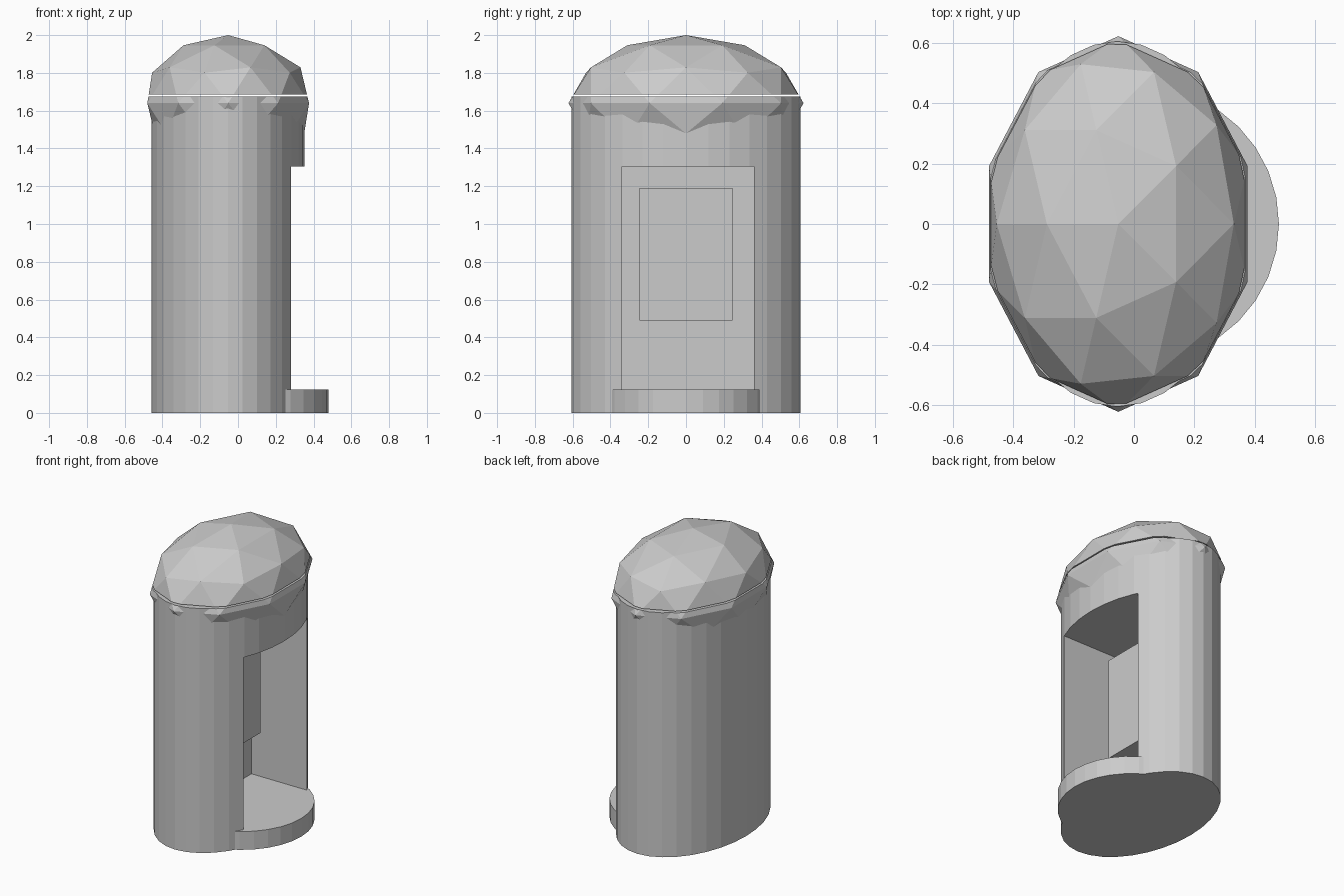
import bpy, bmesh
from math import pi
from mathutils import Matrix, Vector

if "Cube" in bpy.data.objects:
    bpy.data.objects.remove(bpy.data.objects["Cube"])

CX = -0.054          # centre line of the booth body


def make_object(name, bm):
    bmesh.ops.recalc_face_normals(bm, faces=bm.faces)
    mesh = bpy.data.meshes.new(name)
    bm.to_mesh(mesh)
    bm.free()
    ob = bpy.data.objects.new(name, mesh)
    bpy.context.collection.objects.link(ob)
    return ob


def oval_column(name, x, rx, ry, z0, z1, sides=32):
    bm = bmesh.new()
    m = Matrix.Translation((x, 0, (z0 + z1) / 2)) @ Matrix.Diagonal((rx, ry, z1 - z0, 1))
    bmesh.ops.create_cone(bm, cap_ends=True, segments=sides, radius1=1, radius2=1,
                          depth=1, matrix=m)
    return make_object(name, bm)


def box(name, lo, hi):
    lo, hi = Vector(lo), Vector(hi)
    bm = bmesh.new()
    m = Matrix.Translation((lo + hi) / 2) @ Matrix.Diagonal((*(hi - lo), 1))
    bmesh.ops.create_cube(bm, size=1, matrix=m)
    return make_object(name, bm)


def faceted_dome(name, z, keep_above):
    """Low-poly ellipsoid sliced flat at height z and capped."""
    bm = bmesh.new()
    m = (Matrix.Translation((-0.052, 0, 1.64)) @ Matrix.Diagonal((0.45, 0.622, 0.36, 1))
         @ Matrix.Rotation(pi, 4, 'Z'))
    bmesh.ops.create_icosphere(bm, subdivisions=2, radius=1, matrix=m)
    bmesh.ops.bisect_plane(bm, geom=bm.verts[:] + bm.edges[:] + bm.faces[:],
                           plane_co=(0, 0, z), plane_no=(0, 0, 1),
                           clear_inner=keep_above, clear_outer=not keep_above)
    bmesh.ops.holes_fill(bm, edges=[e for e in bm.edges if e.is_boundary], sides=0)
    return make_object(name, bm)


def cut(ob, cutter):
    mod = ob.modifiers.new("cut", 'BOOLEAN')
    mod.operation, mod.solver, mod.object = 'DIFFERENCE', 'EXACT', cutter
    bpy.context.view_layer.objects.active = ob
    bpy.ops.object.modifier_apply(modifier=mod.name)
    bpy.data.objects.remove(cutter)


# oval body with the doorway recess cut out of its right side
body = oval_column("booth_body", CX, 0.405, 0.605, 0, 1.675)
cut(body, box("doorway_cutter", (-0.15, -0.34, -0.1), (0.7, 0.36, 1.305)))

# panel on the recess back wall
box("back_panel", (-0.15, -0.245, 0.49), (0.0, 0.245, 1.19))

# round floor plate that sticks out as a step
oval_column("floor_step", 0.025, 0.455, 0.455, 0, 0.125)

# faceted roof, and the small studs left where its corners poke through the body
faceted_dome("roof_dome", 1.685, True)
studs = faceted_dome("rim_studs", 1.675, False)
cut(studs, oval_column("stud_cutter", CX, 0.405, 0.605, 1.0, 1.9))
